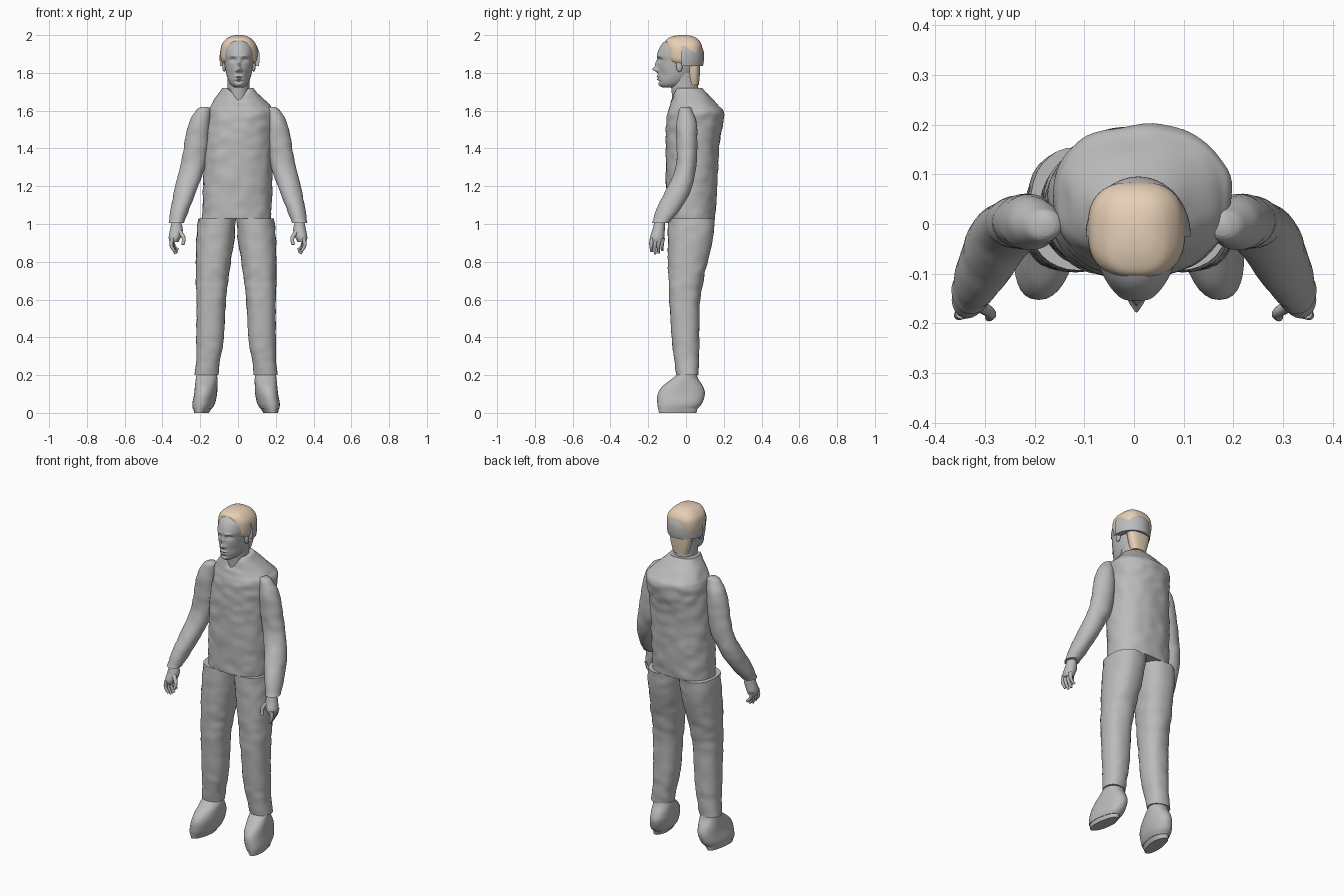
import bpy, bmesh, math
from mathutils import Vector, noise

if "Cube" in bpy.data.objects:
    bpy.data.objects.remove(bpy.data.objects["Cube"])


def material(name, rgb):
    m = bpy.data.materials.new(name)
    m.use_nodes = True
    col = (*rgb, 1)
    m.diffuse_color = col
    m.node_tree.nodes["Principled BSDF"].inputs["Base Color"].default_value = col
    return m


GREY = material("plain grey", (0.5, 0.5, 0.5))
TAN = material("pale tan", (0.8, 0.63, 0.47))


def spline(a, b, c, d, t):
    return 0.5 * (2 * b + (c - a) * t + (2 * a - 5 * b + 4 * c - d) * t * t
                  + (3 * b - a - 3 * c + d) * t ** 3)


def finish(name, bm, mat, angle=50):
    bmesh.ops.recalc_face_normals(bm, faces=bm.faces)
    me = bpy.data.meshes.new(name)
    bm.to_mesh(me)
    bm.free()
    ob = bpy.data.objects.new(name, me)
    bpy.context.collection.objects.link(ob)
    me.materials.append(mat)
    bpy.ops.object.select_all(action="DESELECT")
    ob.select_set(True)
    bpy.context.view_layer.objects.active = ob
    bpy.ops.object.shade_smooth_by_angle(angle=math.radians(angle))
    return ob


def loft(name, rings, mat, side=1, shift=0, seg=32, steps=6, square=2.0,
         wrinkle=0, shape=None):
    """Skin rings given as (z, x low, x high, y front, y back)."""
    bm = bmesh.new()
    rows = []
    last = len(rings) - 1
    for i in range(last):
        quad = [rings[min(max(i + k, 0), last)] for k in (-1, 0, 1, 2)]
        for s in range(steps + (i == last - 1)):
            rows.append([spline(*v, s / steps) for v in zip(*quad)])
    loops = []
    for z, x0, x1, y0, y1 in rows:
        loop = []
        for k in range(seg):
            a = math.tau * k / seg
            c, s = math.cos(a), math.sin(a)
            u = math.copysign(abs(c) ** (2 / square), c)
            v = math.copysign(abs(s) ** (2 / square), s)
            p = Vector(((x0 + x1) / 2 + u * (x1 - x0) / 2,
                        (y0 + y1) / 2 + v * (y1 - y0) / 2, z))
            if wrinkle:
                n = noise.noise(Vector((p.x * 16, p.y * 16, p.z * 22)))
                p += Vector((c, s, 0)) * n * wrinkle
            if shape:
                p = shape(p)
            p.x = p.x * side + shift
            loop.append(bm.verts.new(p))
        loops.append(loop)
    for a, b in zip(loops, loops[1:]):
        for k in range(seg):
            n = (k + 1) % seg
            bm.faces.new((a[k], a[n], b[n], b[k]))
    bm.faces.new(loops[0])
    bm.faces.new(loops[-1])
    return finish(name, bm, mat)


def ellipsoid(name, loc, size, mat):
    bm = bmesh.new()
    bmesh.ops.create_uvsphere(bm, u_segments=16, v_segments=10, radius=1)
    for v in bm.verts:
        v.co = Vector([c * s + o for c, s, o in zip(v.co, size, loc)])
    return finish(name, bm, mat)


def finger(name, points, radius, side):
    cu = bpy.data.curves.new(name, "CURVE")
    cu.dimensions = "3D"
    cu.bevel_depth = radius
    cu.bevel_resolution = 3
    cu.use_fill_caps = True
    sp = cu.splines.new("BEZIER")
    sp.bezier_points.add(len(points) - 1)
    for i, (bp, p) in enumerate(zip(sp.bezier_points, points)):
        bp.co = (p[0] * side, p[1], p[2])
        bp.radius = 1 - 0.18 * i
        bp.handle_left_type = bp.handle_right_type = "AUTO"
    ob = bpy.data.objects.new(name, cu)
    bpy.context.collection.objects.link(ob)
    cu.materials.append(GREY)


# Shirt, with a V neckline pulled down at the front
def neckline(p):
    if p.z > 1.64 and p.y < 0:
        p.z -= 0.055 * (p.z - 1.64) / 0.08 * max(0, 1 - abs(p.x) / 0.06)
    return p


loft("shirt", [(1.03, -.19, .175, -.1, .155), (1.2, -.185, .18, -.105, .165),
               (1.4, -.178, .18, -.107, .175), (1.53, -.165, .188, -.105, .195),
               (1.595, -.16, .195, -.095, .198), (1.63, -.145, .165, -.085, .17),
               (1.72, -.085, .08, -.065, .085)],
     GREY, seg=72, steps=10, square=2.3, wrinkle=.006, shape=neckline)

for side, word in ((1, "left"), (-1, "right")):
    # Trousers and shoes
    loft(word + "_trouser_leg",
         [(.2, .095, .22, -.05, .065), (.3, .08, .212, -.065, .068),
          (.4, .065, .21, -.075, .07), (.6, .053, .21, -.09, .075),
          (.7, .04, .212, -.093, .092), (.8, .028, .212, -.095, .115),
          (.93, .008, .21, -.095, .145), (1.03, .002, .2, -.095, .155)],
         GREY, side, -.01, square=2.3, wrinkle=.005)

    def toe_out(p):
        p.x += max(0, -p.y) * 0.12
        return p

    loft(word + "_shoe",
         [(.022, .125, .222, -.148, .06), (.05, .11, .225, -.152, .085),
          (.1, .1, .217, -.15, .1), (.14, .098, .214, -.125, .09),
          (.18, .098, .212, -.075, .065), (.21, .105, .21, -.04, .055)],
         GREY, side, -.01, square=2.2, shape=toe_out)
    loft(word + "_sole",
         [(0, .14, .215, -.143, .055), (.022, .127, .22, -.147, .06)],
         GREY, side, -.01, steps=1, shape=toe_out)

    # Sleeve
    loft(word + "_sleeve",
         [(1.62, .16, .195, -.025, .02), (1.6, .145, .225, -.037, .035),
          (1.52, .15, .265, -.05, .057), (1.4, .157, .287, -.05, .06),
          (1.3, .175, .307, -.055, .053), (1.2, .21, .333, -.095, .033),
          (1.1, .25, .352, -.148, -.015), (1.005, .285, .369, -.182, -.09)],
         GREY, side, wrinkle=.004)

    # Hand with four curled fingers and a thumb
    loft(word + "_palm",
         [(1.02, .305, .35, -.165, -.11), (.97, .292, .36, -.178, -.112),
          (.93, .303, .367, -.19, -.115), (.905, .315, .362, -.185, -.118)],
         GREY, side, seg=20)
    for i in range(4):
        y = -.18 + .019 * i
        drop = (.012, 0, .004, .02)[i]
        finger(f"{word}_finger_{i + 1}",
               [(.348, y, .925), (.352 - .004 * i, y - .004, .885),
                (.335 - .006 * i, y - .002, .842 + drop)], .0115, side)
    finger(word + "_thumb", [(.31, -.165, .96), (.288, -.18, .925),
                             (.292, -.188, .89)], .013, side)

# Neck
loft("neck", [(1.64, -.055, .06, -.07, .07), (1.72, -.055, .06, -.078, .065),
              (1.8, -.055, .065, -.085, .06)], GREY)

# Face features as soft pushes: x, z, width, height, depth
PUSHES = [(0, 1.818, .012, .012, -.026), (0, 1.845, .009, .022, -.014),
          (.013, 1.812, .007, .007, -.008), (.032, 1.868, .015, .01, .013),
          (.032, 1.866, .008, .005, -.007), (.03, 1.89, .02, .007, -.005),
          (0, 1.782, .02, .005, -.007), (0, 1.774, .022, .0025, .005),
          (0, 1.766, .017, .005, -.007), (0, 1.755, .025, .005, .005),
          (0, 1.737, .018, .01, -.006), (.045, 1.79, .014, .025, .007)]


def features(p):
    dy = 0
    if p.y < -.05:
        for x, z, w, h, d in PUSHES:
            dy += d * math.exp(-((abs(p.x) - x) / w) ** 2 - ((p.z - z) / h) ** 2)
    return p + Vector((.005, dy, 0))


loft("head", [(1.722, -.02, .02, -.125, -.06), (1.738, -.043, .043, -.14, -.01),
              (1.77, -.06, .06, -.148, .03), (1.81, -.07, .07, -.149, .055),
              (1.86, -.078, .078, -.15, .075), (1.9, -.082, .082, -.152, .08),
              (1.945, -.076, .076, -.133, .078), (1.975, -.055, .055, -.1, .06),
              (1.992, -.02, .02, -.05, .02)],
     GREY, seg=128, steps=14, shape=features)
for side, word in ((1, "left"), (-1, "right")):
    ellipsoid(word + "_ear", (.005 + side * .078, -.035, 1.835),
              (.01, .017, .03), GREY)

# Hair: crown, nape and the raised half band around the back
loft("hair_crown", [(1.845, -.078, .088, -.075, .07), (1.87, -.09, .1, -.1, .078),
                    (1.91, -.093, .103, -.106, .084), (1.95, -.086, .096, -.108, .082),
                    (1.98, -.062, .072, -.1, .062), (1.995, -.035, .045, -.065, .03),
                    (2, -.01, .02, -.03, .0)], TAN, seg=48, square=2.7)
loft("hair_nape", [(1.735, -.04, .05, .01, .068), (1.79, -.056, .066, .008, .073),
                   (1.85, -.066, .076, .005, .076)], TAN, square=2.6)


def half(p):
    p.y = max(p.y, -.025)
    return p


loft("back_band", [(1.836, -.094, .11, -.13, .09), (1.87, -.097, .114, -.14, .095),
                   (1.91, -.095, .112, -.14, .094), (1.94, -.085, .1, -.13, .084),
                   (1.952, -.075, .09, -.12, .074)], GREY, seg=64, shape=half)
